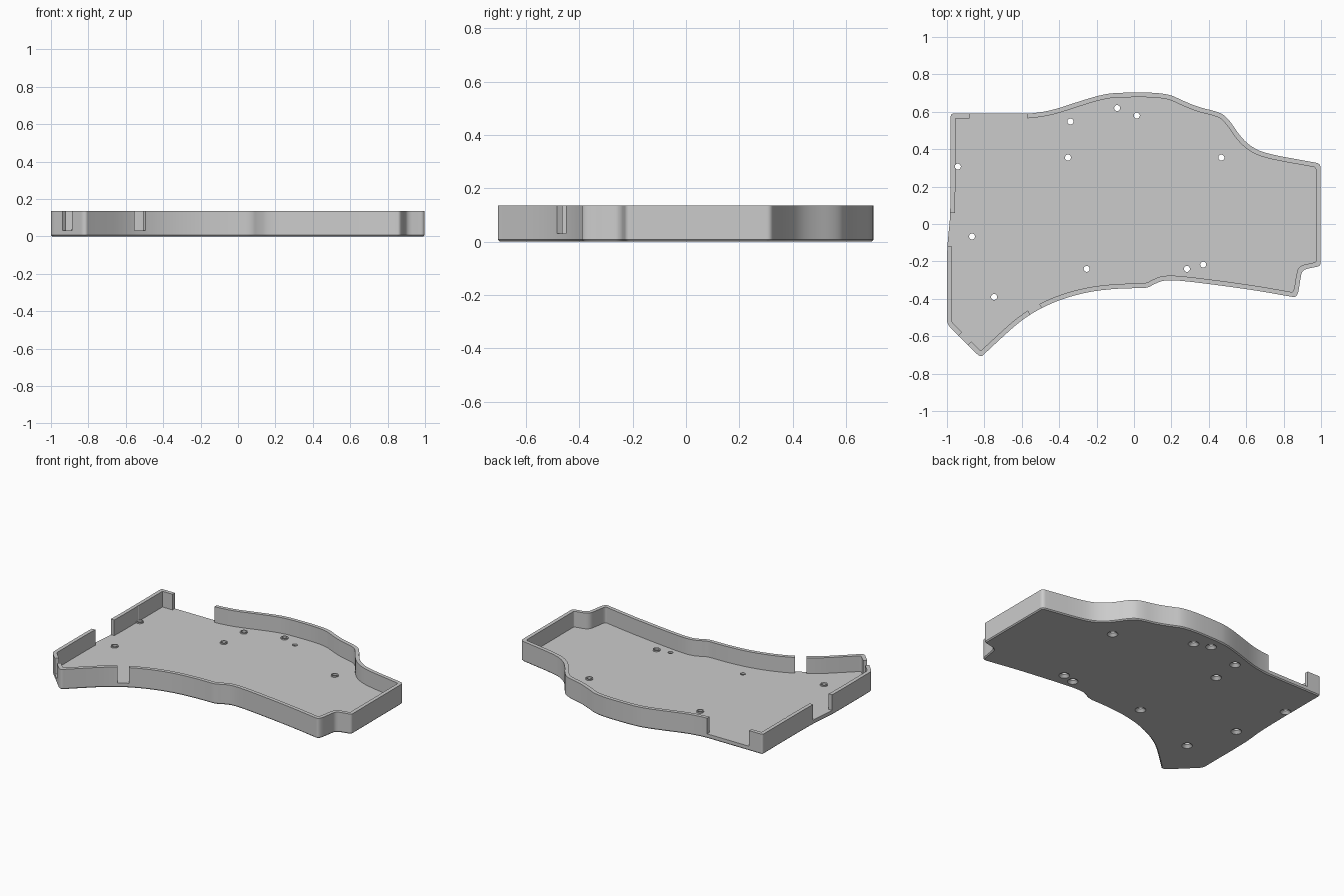
import bpy
import bmesh
from math import sin, cos, pi, radians
from mathutils import Vector, Matrix

old = bpy.data.objects.get("Cube")
if old:
    bpy.data.objects.remove(old, do_unlink=True)

HEIGHT, FLOOR, WALL, CHAMFER = 0.135, 0.03, 0.025, 0.007
HOLE = 0.016

grey = bpy.data.materials.new("plain_grey")
grey.use_nodes = True
colour = (0.6, 0.6, 0.6, 1)
grey.diffuse_color = colour
grey.node_tree.nodes["Principled BSDF"].inputs["Base Color"].default_value = colour

# Control polygon of the case, clockwise from the back left corner, in hundredths
CONTROL = [
    (-98, 56), (-98, 59), (-95, 59), (-61, 59), (-55, 59), (-44, 60.7),
    (-31, 65), (-18, 69), (-9, 70.3), (17, 70.3), (27, 65.5), (35, 62.3),
    (45, 60), (50, 57), (57, 46.5), (63, 41), (71, 37.5), (95, 33.2),
    (99.7, 32.3), (99.7, 28), (99.7, -19), (99.7, -22.5), (96, -23.2),
    (90, -24.5), (89, -29), (87.5, -39.3), (83, -38.7), (68, -36),
    (51, -33.5), (25, -30.2), (16, -30), (11, -32), (7, -34.3), (0, -34.3),
    (-10, -34.6), (-23, -36), (-37, -39.5), (-50, -45), (-61, -52),
    (-72, -62), (-79, -68.5), (-82, -71.5), (-87, -66.5), (-96, -57.5),
    (-100, -53.5), (-100, -49), (-100, -16), (-99.5, -8), (-98, 6),
]


def inset(points, distance):
    """Move a clockwise polygon inward with mitred corners."""
    result = []
    for i, p in enumerate(points):
        before = (p - points[i - 1]).normalized()
        after = (points[(i + 1) % len(points)] - p).normalized()
        n1 = Vector((before.y, -before.x))
        n2 = Vector((after.y, -after.x))
        result.append(p + (n1 + n2) * distance / (1 + n1.dot(n2)))
    return result


def rounded(points, steps=3):
    """Corner cutting that turns the control polygon into a smooth outline."""
    for _ in range(steps):
        cut = []
        for i, p in enumerate(points):
            q = points[(i + 1) % len(points)]
            cut += [p.lerp(q, 0.25), p.lerp(q, 0.75)]
        points = cut
    return points


def outline(distance, z):
    base = [Vector(p) / 100 for p in CONTROL]
    return [(p.x, p.y, z) for p in rounded(inset(base, distance))]


def circle(x, y, r, z, sides=24):
    return [(x + r * cos(2 * pi * i / sides), y + r * sin(2 * pi * i / sides), z)
            for i in range(sides)]


def finish(name, bm):
    bmesh.ops.recalc_face_normals(bm, faces=bm.faces)
    mesh = bpy.data.meshes.new(name)
    bm.to_mesh(mesh)
    bm.free()
    mesh.materials.append(grey)
    obj = bpy.data.objects.new(name, mesh)
    bpy.context.scene.collection.objects.link(obj)
    return obj


def loft(name, loops, ring=False):
    """Skin stacked loops; cap the ends, or join last to first for a ring."""
    bm = bmesh.new()
    rows = [[bm.verts.new(co) for co in loop] for loop in loops]
    pairs = list(zip(rows, rows[1:]))
    if ring:
        pairs.append((rows[-1], rows[0]))
    else:
        bm.faces.new(rows[0])
        bm.faces.new(rows[-1])
    for a, b in pairs:
        for i in range(len(a)):
            j = (i + 1) % len(a)
            bm.faces.new((a[i], a[j], b[j], b[i]))
    return finish(name, bm)


def box(name, x, y, size_x, size_y, angle=0):
    """Box that removes the wall above the floor."""
    bm = bmesh.new()
    place = (Matrix.Translation((x, y, FLOOR + 0.1))
             @ Matrix.Rotation(radians(angle), 4, "Z")
             @ Matrix.Diagonal((size_x, size_y, 0.2, 1)))
    bmesh.ops.create_cube(bm, size=1, matrix=place)
    return finish(name, bm)


def carve(target, cutter):
    mod = target.modifiers.new("cut", "BOOLEAN")
    mod.operation = "DIFFERENCE"
    mod.solver = "EXACT"
    mod.object = cutter
    bpy.context.view_layer.objects.active = target
    bpy.ops.object.modifier_apply(modifier=mod.name)
    bpy.data.objects.remove(cutter, do_unlink=True)


def smooth(obj):
    bpy.ops.object.select_all(action="DESELECT")
    obj.select_set(True)
    bpy.context.view_layer.objects.active = obj
    bpy.ops.object.shade_smooth_by_angle(angle=radians(30))


# Tray: chamfered slab hollowed out from above
tray = loft("case_tray", [outline(CHAMFER, 0), outline(0, CHAMFER), outline(0, HEIGHT)])
carve(tray, loft("cavity_cutter", [outline(WALL, FLOOR), outline(WALL, HEIGHT + 0.1)]))

# Openings in the back, left side, front corner and front walls
carve(tray, box("back_opening", -0.725, 0.59, 0.31, 0.12))
carve(tray, box("side_opening", -0.99, -0.03, 0.12, 0.18))
carve(tray, box("corner_opening", -0.913, -0.622, 0.07, 0.12, -45))
carve(tray, box("front_opening", -0.525, -0.465, 0.07, 0.12, 32))

# Screw holes: plain ones, and ones with a low collar on the floor
PLAIN = [(0.015, 0.58), (0.283, -0.24), (-0.253, -0.24)]
COLLARED = [(-0.34, 0.548), (-0.09, 0.62), (-0.353, 0.355), (-0.942, 0.307),
            (0.467, 0.355), (-0.866, -0.067), (-0.748, -0.39), (0.37, -0.217)]
for x, y in PLAIN + COLLARED:
    carve(tray, loft("countersunk_drill", [
        circle(x, y, 0.034, -0.001), circle(x, y, HOLE, 0.017),
        circle(x, y, HOLE, HEIGHT + 0.05)]))
smooth(tray)

for x, y in COLLARED:
    collar = loft("screw_collar", [
        circle(x, y, 0.023, FLOOR - 0.002), circle(x, y, 0.023, FLOOR + 0.008),
        circle(x, y, HOLE, FLOOR + 0.008), circle(x, y, HOLE, FLOOR - 0.002)], ring=True)
    smooth(collar)
